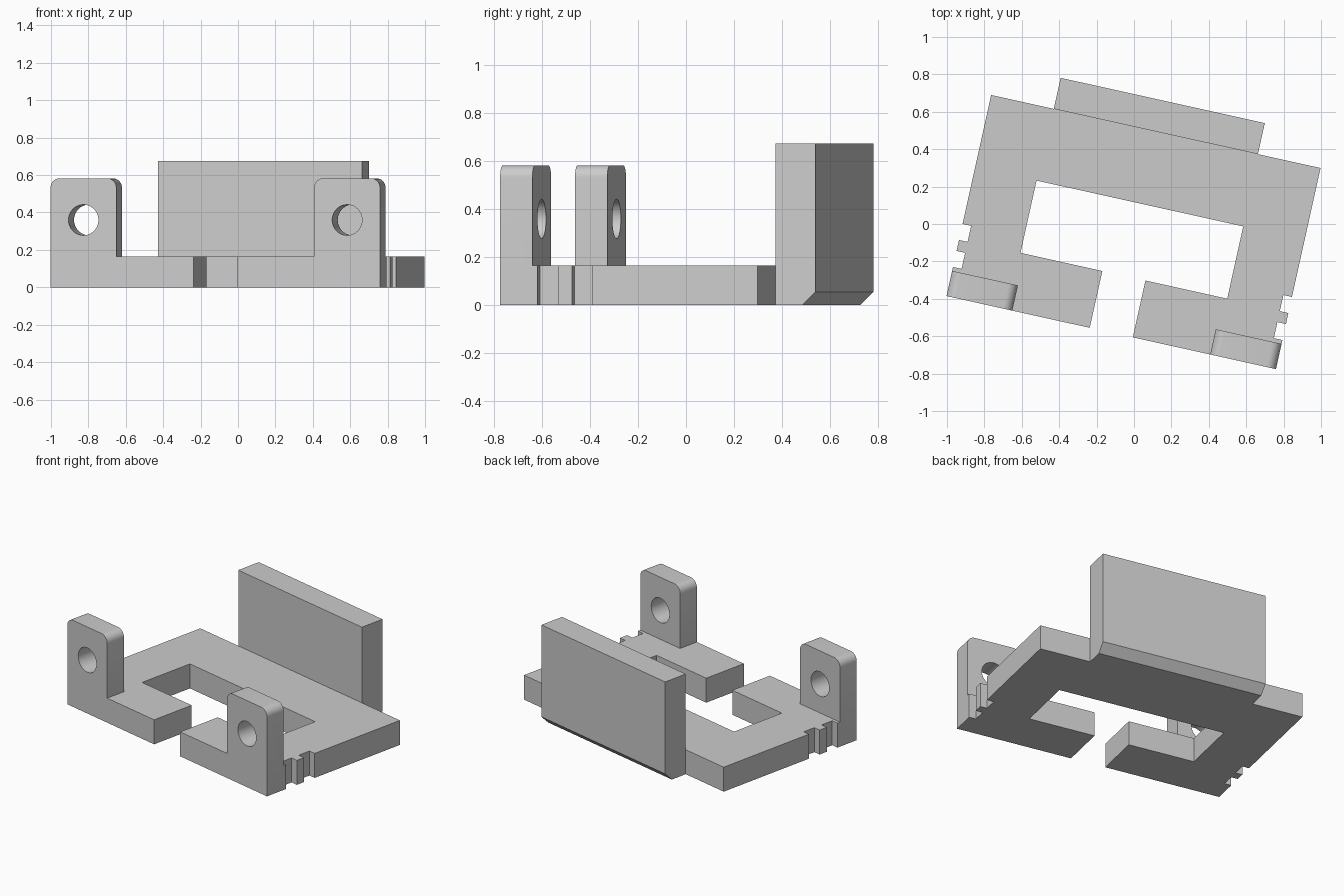
import bpy, bmesh, math
from mathutils import Matrix, Vector

cube = bpy.data.objects.get("Cube")
if cube:
    bpy.data.objects.remove(cube, do_unlink=True)

# Main dimensions, measured along the frame's own axes
MID = 0.007
HALF = 0.902
BACK, FRONT = 0.508, -0.593
PLATE_H, TAB_H, WALL_H = 0.165, 0.583, 0.675
TURN = math.radians(-12.5)

grey = bpy.data.materials.new("light_grey")
grey.use_nodes = True
colour = (0.6, 0.6, 0.6, 1)
grey.diffuse_color = colour
grey.node_tree.nodes["Principled BSDF"].inputs["Base Color"].default_value = colour


def prism(name, points, direction):
    """Closed solid made by sweeping a flat outline along a vector."""
    bm = bmesh.new()
    face = bm.faces.new([bm.verts.new(p) for p in points])
    grown = bmesh.ops.extrude_face_region(bm, geom=[face])["geom"]
    moved = [g for g in grown if isinstance(g, bmesh.types.BMVert)]
    bmesh.ops.translate(bm, verts=moved, vec=Vector(direction))
    bmesh.ops.recalc_face_normals(bm, faces=bm.faces)
    mesh = bpy.data.meshes.new(name)
    bm.to_mesh(mesh)
    bm.free()
    mesh.materials.append(grey)
    obj = bpy.data.objects.new(name, mesh)
    bpy.context.collection.objects.link(obj)
    return obj


def combine(target, tool, operation):
    """Apply a boolean and discard the tool."""
    tool.hide_render = True
    mod = target.modifiers.new(operation, 'BOOLEAN')
    mod.operation, mod.object, mod.solver = operation, tool, 'EXACT'
    bpy.context.view_layer.objects.active = target
    bpy.ops.object.modifier_apply(modifier=mod.name)
    bpy.data.objects.remove(tool, do_unlink=True)


def arc(cx, cz, r, start, end, steps):
    angles = [math.radians(start + (end - start) * i / steps) for i in range(steps + 1)]
    return [(cx + r * math.cos(a), cz + r * math.sin(a)) for a in angles]


# Base plate: C-shaped outline with two notches in each side
half = [(HALF, BACK)]
for top in (-0.198, -0.346):
    bottom = top - 0.088
    half += [(HALF, top), (HALF - 0.047, top), (HALF - 0.047, bottom), (HALF, bottom)]
half += [(HALF, FRONT), (0.118, FRONT), (0.118, -0.282), (0.566, -0.282), (0.566, 0.114)]
outline = half + [(-x, y) for x, y in reversed(half)]
frame = prism("bracket_frame", [(x + MID, y, 0) for x, y in outline], (0, 0, PLATE_H))

# Rear wall with a chamfered lower back edge
rear, bevel = 0.678, 0.055
side = [(BACK, 0), (rear - bevel, 0), (rear, bevel), (rear, WALL_H), (BACK, WALL_H)]
wall = prism("rear_wall", [(MID - 0.559, y, z) for y, z in side], (1.118, 0, 0))
combine(frame, wall, 'UNION')

# Front mounting tabs with rounded tops and round bolt holes
for sign in (-1, 1):
    centre, w, r = MID + sign * 0.722, 0.18, 0.05
    shape = [(centre - w, 0.0), (centre + w, 0.0)]
    shape += arc(centre + w - r, TAB_H - r, r, 0, 90, 8)
    shape += arc(centre - w + r, TAB_H - r, r, 90, 180, 8)
    tab = prism("mounting_tab", [(x, FRONT, z) for x, z in shape], (0, 0.138, 0))
    combine(frame, tab, 'UNION')
    ring = arc(centre, 0.36, 0.082, 0, 360, 40)[:-1]
    cutter = prism("bolt_hole_cutter", [(x, FRONT - 0.1, z) for x, z in ring], (0, 0.34, 0))
    combine(frame, cutter, 'DIFFERENCE')

# Merge leftover flat seams, then turn the frame to its resting angle
bm = bmesh.new()
bm.from_mesh(frame.data)
bmesh.ops.remove_doubles(bm, verts=bm.verts, dist=0.0001)
bmesh.ops.dissolve_limit(bm, angle_limit=math.radians(1), verts=bm.verts, edges=bm.edges)
bmesh.ops.rotate(bm, verts=bm.verts, cent=(0, 0, 0), matrix=Matrix.Rotation(TURN, 3, 'Z'))
bm.to_mesh(frame.data)
bm.free()

bpy.ops.object.select_all(action='DESELECT')
frame.select_set(True)
bpy.context.view_layer.objects.active = frame
bpy.ops.object.shade_smooth_by_angle(angle=math.radians(30))
